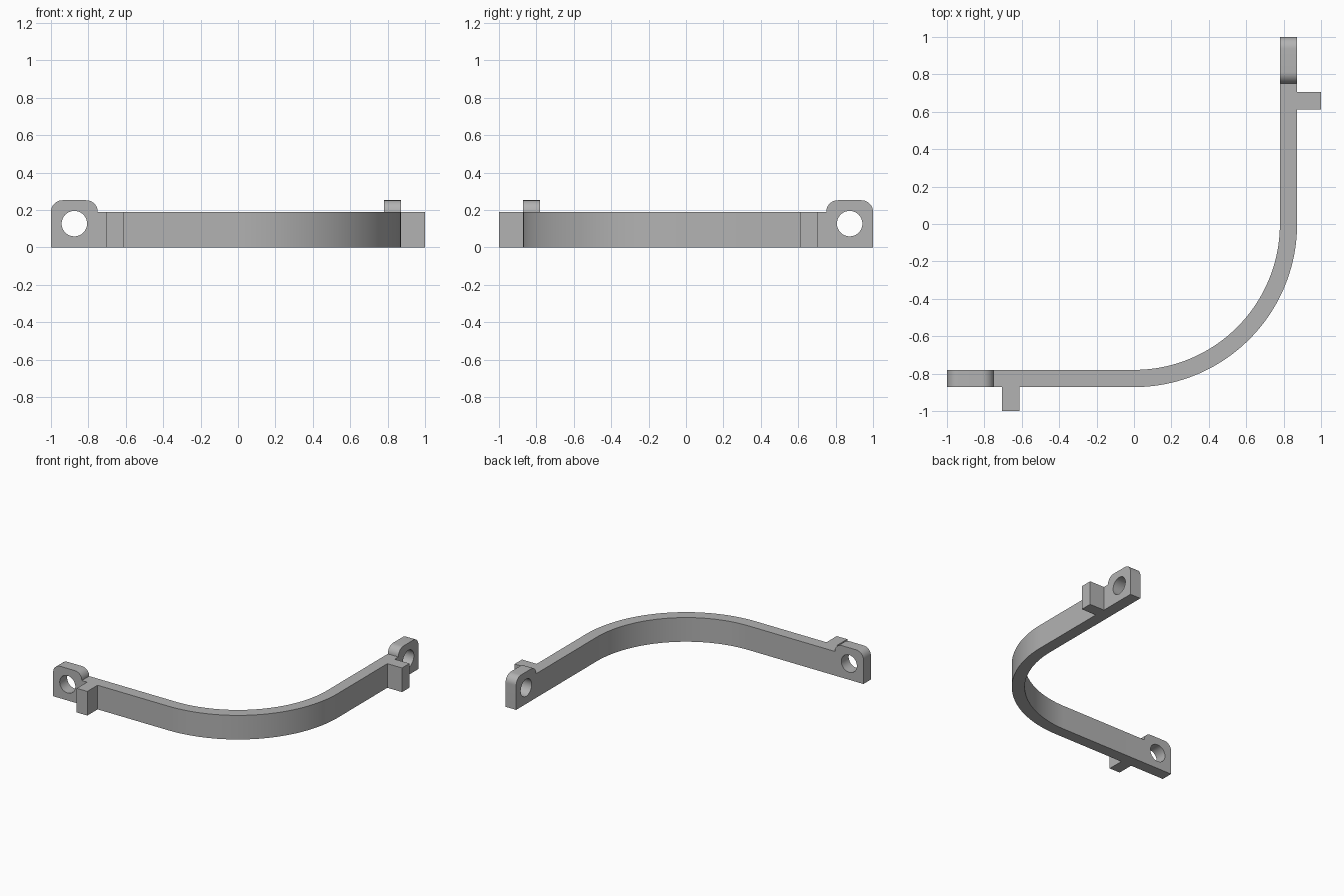
import bpy, bmesh
from math import sin, cos, pi, radians
from mathutils import Vector

INNER, OUTER = 0.78, 0.872      # band faces, measured from the bend centre
BAND_H, LUG_H = 0.19, 0.252
LUG_END, HOLE_R = -0.75, 0.068
FILLET = LUG_H - BAND_H

cube = bpy.data.objects.get("Cube")
if cube:
    bpy.data.objects.remove(cube, do_unlink=True)

grey = bpy.data.materials.new("plain grey")
grey.use_nodes = True
grey.diffuse_color = (0.45, 0.45, 0.45, 1)
grey.node_tree.nodes["Principled BSDF"].inputs["Base Color"].default_value = (0.45, 0.45, 0.45, 1)


def arc(cx, cy, r, start, end, steps):
    angles = [radians(start + (end - start) * i / steps) for i in range(steps + 1)]
    return [(cx + r * cos(a), cy + r * sin(a)) for a in angles]


def prism(name, points, offset):
    """Extrude a closed loop of 3D points along an offset."""
    bm = bmesh.new()
    face = bm.faces.new([bm.verts.new(p) for p in points])
    new = bmesh.ops.extrude_face_region(bm, geom=[face])["geom"]
    bmesh.ops.translate(bm, vec=Vector(offset),
                        verts=[v for v in new if isinstance(v, bmesh.types.BMVert)])
    bmesh.ops.recalc_face_normals(bm, faces=bm.faces)
    mesh = bpy.data.meshes.new(name)
    bm.to_mesh(mesh)
    bm.free()
    mesh.materials.append(grey)
    obj = bpy.data.objects.new(name, mesh)
    bpy.context.collection.objects.link(obj)
    return obj


def swap(p):
    """Reflect across the diagonal that joins the two arms."""
    return (-p[1], -p[0], *p[2:])


def combine(target, tool, operation):
    bpy.context.view_layer.objects.active = target
    mod = target.modifiers.new(operation.lower(), "BOOLEAN")
    mod.operation, mod.solver, mod.object = operation, "EXACT", tool
    bpy.ops.object.modifier_apply(modifier=mod.name)
    bpy.data.objects.remove(tool, do_unlink=True)


# Curved band with its two outward pegs, as one plan outline
arm = [(-1, -INNER), (-1, -OUTER), (-0.705, -OUTER), (-0.705, -1),
       (-0.613, -1), (-0.613, -OUTER)]
plan = (arm + arc(0, 0, OUTER, -90, 0, 64) + [swap(p) for p in reversed(arm)]
        + arc(0, 0, INNER, 0, -90, 64))
bracket = prism("curved_bracket", [(x, y, 0) for x, y in plan], (0, 0, BAND_H))

# Raised lugs with rounded top corners and a through hole at each arm end
side = ([(-1, 0)] + arc(-1 + FILLET, BAND_H, FILLET, 180, 90, 12)
        + arc(LUG_END - FILLET, BAND_H, FILLET, 90, 0, 12) + [(LUG_END, 0)])
hole = arc(-0.875, 0.127, HOLE_R, 0, 360, 48)[:-1]
for place in (lambda p: p, swap):
    lug = prism("end_lug", [place((x, -OUTER, z)) for x, z in side],
                place((0, OUTER - INNER, 0)))
    combine(bracket, lug, "UNION")
    drill = prism("hole_cutter", [place((x, -0.95, z)) for x, z in hole],
                  place((0, 0.25, 0)))
    combine(bracket, drill, "DIFFERENCE")

bpy.ops.object.select_all(action="DESELECT")
bracket.select_set(True)
bpy.context.view_layer.objects.active = bracket
bpy.ops.object.shade_smooth_by_angle(angle=radians(30))
